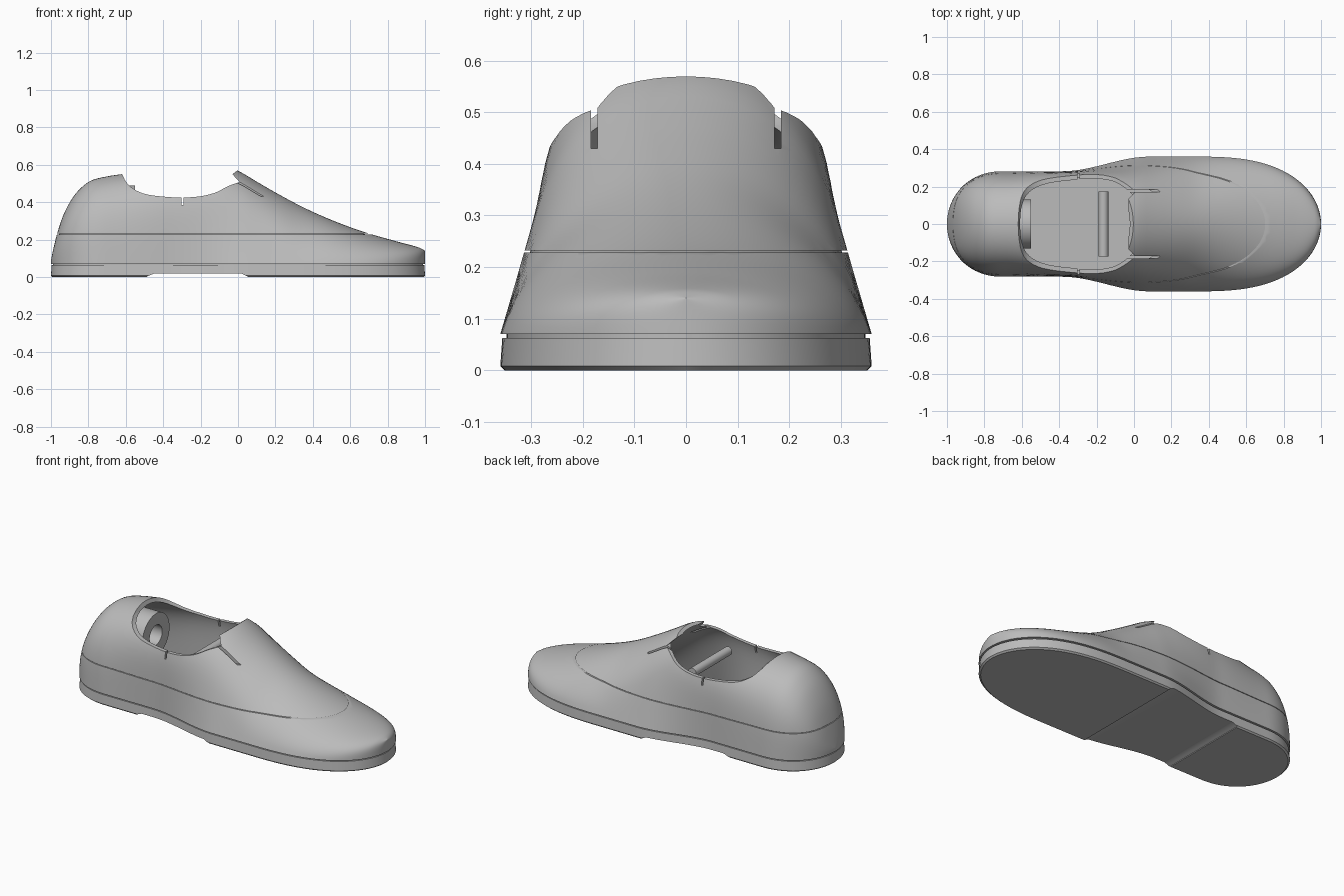
import bpy, bmesh, math

cube = bpy.data.objects.get("Cube")
if cube:
    bpy.data.objects.remove(cube, do_unlink=True)

grey = bpy.data.materials.new("plain_grey")
grey.use_nodes = True
tone = (0.5, 0.5, 0.5, 1)
grey.diffuse_color = tone
grey.node_tree.nodes["Principled BSDF"].inputs["Base Color"].default_value = tone


def curve(pts):
    """Smooth function through the given points."""
    n = len(pts) - 1

    def slope(i):
        a, b = pts[max(i - 1, 0)], pts[min(i + 1, n)]
        return (b[1] - a[1]) / (b[0] - a[0])

    def f(x):
        x = min(max(x, pts[0][0]), pts[n][0])
        i = next(j for j in range(n) if x <= pts[j + 1][0])
        (x0, y0), (x1, y1) = pts[i], pts[i + 1]
        d = x1 - x0
        t = (x - x0) / d
        return ((1 + 2 * t) * (1 - t) ** 2 * y0 + t * t * (3 - 2 * t) * y1
                + d * t * (1 - t) * ((1 - t) * slope(i) - t * slope(i + 1)))
    return f


# Ridge height, side taper and roundness along the length
ridge = curve([(-1, .09), (-.985, .16), (-.965, .24), (-.93, .34), (-.88, .43), (-.83, .485),
               (-.78, .518), (-.7, .538), (-.62, .55), (-.3, .59), (-.1, .6), (0, .568), (.1, .51),
               (.2, .452), (.35, .372), (.5, .305), (.67, .242), (.85, .19), (.97, .157), (1, .14)])
taper = curve([(-1, 0), (-.7, .1), (-.3, .06), (0, .36), (.3, .3), (.5, .18), (.8, .08), (1, .02)])
crown = curve([(-1, 3), (-.7, 4), (-.3, 6), (0, 6), (.3, 2.7), (.5, 2.1), (.8, 2.5), (1, 4)])


def half_width(x):
    if x < -.7:
        return .282 * max(0, 1 - ((-.7 - x) / .3) ** 2.2) ** .5
    if x > .35:
        return .36 * max(0, 1 - ((x - .35) / .65) ** 2.6) ** .5
    t = min(max((x + .38) / .46, 0), 1)
    return .282 + .078 * t * t * (3 - 2 * t)


def make(name, bm):
    bmesh.ops.recalc_face_normals(bm, faces=bm.faces)
    me = bpy.data.meshes.new(name)
    bm.to_mesh(me)
    bm.free()
    ob = bpy.data.objects.new(name, me)
    bpy.context.collection.objects.link(ob)
    me.materials.append(grey)
    return ob


def skin(name, rings):
    """Join equal closed rings into a capped solid."""
    bm = bmesh.new()
    rows = [[bm.verts.new(p) for p in r] for r in rings]
    for a, b in zip(rows, rows[1:]):
        for i in range(len(a)):
            j = (i + 1) % len(a)
            bm.faces.new((a[i], a[j], b[j], b[i]))
    bm.faces.new(rows[0])
    bm.faces.new(rows[-1])
    return make(name, bm)


STATIONS = [-math.cos(math.pi * i / 96) for i in range(97)]


def body(name, inset, base, stretch=1):
    rings, steps = [], 18
    for x in STATIONS:
        w = max(half_width(x) - inset, .004)
        h = max(ridge(x) - inset - base, .01)
        k, m = taper(x), crown(x)
        side = []
        for i in range(steps):
            f = 1 - (1 - i / steps) ** 2
            side.append((w * (1 - k * f) * (1 - f ** m) ** .5, base + h * f))
        rings.append([(x * stretch, y, z) for y, z in side] + [(x * stretch, 0, base + h)]
                     + [(x * stretch, -y, z) for y, z in reversed(side)])
    return skin(name, rings)


def slab(name, layers):
    """Stack of sole outlines, each (height, inset)."""
    rings = []
    for z, inset in layers:
        s = 1 - inset
        pts = [(x * s, max(half_width(x) - inset, .002), z) for x in STATIONS]
        rings.append(pts + [(x, -y, z) for x, y, z in reversed(pts)])
    return skin(name, rings)


def prism(name, profile, depth):
    """Side profile extruded across the width."""
    return skin(name, [[(x, y, z) for x, z in profile] for y in (-depth, depth)])


def box(name, x, y, z):
    return skin(name, [[(x[0], y[0], c), (x[1], y[0], c), (x[1], y[1], c), (x[0], y[1], c)] for c in z])


def cylinder(name, r, length, loc, axis):
    bpy.ops.mesh.primitive_cylinder_add(vertices=48, radius=r, depth=length, location=loc,
                                        rotation=(math.pi / 2, 0, 0) if axis == "y" else (0, math.pi / 2, 0))
    ob = bpy.context.object
    ob.name = name
    ob.data.materials.append(grey)
    return ob


def cut(ob, tool):
    mod = ob.modifiers.new("cut", "BOOLEAN")
    mod.operation, mod.solver, mod.object = "DIFFERENCE", "EXACT", tool
    bpy.context.view_layer.objects.active = ob
    bpy.ops.object.modifier_apply(modifier=mod.name)
    bpy.data.objects.remove(tool, do_unlink=True)


# Upper: shaped body, hollowed, with a seam line round the sides
upper = body("upper", 0, .07)
seam = box("seam_cutter", (-1.2, 1.2), (-.6, .6), (.228, .232))
cut(seam, body("seam_core", .008, .05, .99))
cut(upper, seam)
cut(upper, body("cavity", .022, .09, .972))

# Foot opening scooped out from the side profile
rim = curve([(-.62, .552), (-.6, .51), (-.565, .475), (-.5, .445), (-.4, .43), (-.3, .425),
             (-.2, .432), (-.12, .452), (-.05, .487), (.008, .508)])
scoop = [(-.62 + .628 * i / 40, rim(-.62 + .628 * i / 40)) for i in range(41)]
cut(upper, prism("opening", scoop + [(-.03, .55), (0, .572), (0, .8), (-.62, .8)], .6))

# Tongue slits and rim notches on both sides
for s in (-1, 1):
    cut(upper, box("slit", (-.1, .145), sorted((s * .172, s * .184)), (.43, .7)))
    cut(upper, box("notch", (-.302, -.292), sorted((s * .15, s * .4)), (.385, .6)))

# Sole with chamfered foot, raised arch and a recessed joint under the upper
sole = slab("sole", [(0, .008), (.008, 0), (.063, .004)])
cut(sole, prism("arch", [(-.5, -.1), (-.485, .004), (-.45, .018), (.02, .018), (.05, .004), (.06, -.1)], .6))
joint = slab("sole_joint", [(.06, .012), (.075, .012)])

# Heel ring and cross rod inside the shoe
ring = cylinder("heel_ring", .13, .15, (-.625, 0, .36), "x")
cut(ring, cylinder("ring_hole", .06, .5, (-.6, 0, .36), "x"))
rod = cylinder("cross_rod", .026, .345, (-.163, 0, .39), "y")

for ob in (upper, sole, joint, ring, rod):
    bpy.ops.object.select_all(action="DESELECT")
    ob.select_set(True)
    bpy.context.view_layer.objects.active = ob
    bpy.ops.object.shade_smooth_by_angle(angle=math.radians(32))
